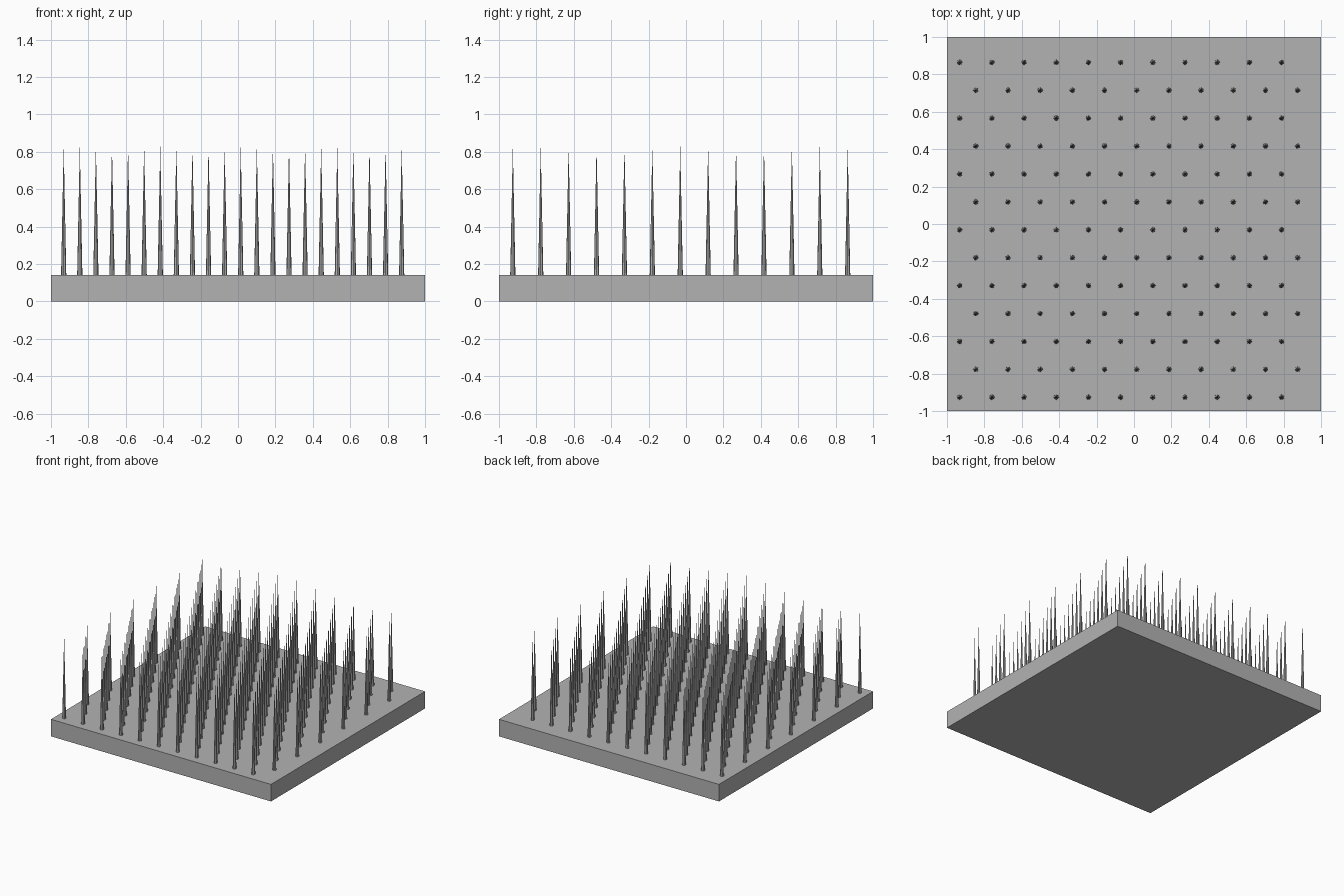
import bpy
import bmesh
from mathutils import Matrix

cube = bpy.data.objects.get("Cube")
if cube:
    bpy.data.objects.remove(cube, do_unlink=True)

BASE_TOP = 0.14
SPIKE_TOP = 0.83
SPIKE_RADIUS = 0.014
ROWS, COLUMNS = 13, 11
ROW_STEP, COLUMN_STEP = 0.1492, 0.1721

grey = bpy.data.materials.new("plain grey")
grey.use_nodes = True
grey.diffuse_color = (0.45, 0.45, 0.45, 1)
grey.node_tree.nodes["Principled BSDF"].inputs["Base Color"].default_value = (0.45, 0.45, 0.45, 1)


def add_object(name, bm):
    mesh = bpy.data.meshes.new(name)
    bm.to_mesh(mesh)
    bm.free()
    mesh.materials.append(grey)
    obj = bpy.data.objects.new(name, mesh)
    bpy.context.collection.objects.link(obj)
    return obj


# Square base slab
bm = bmesh.new()
bmesh.ops.create_cube(bm, size=1, matrix=Matrix.Translation((0, 0, BASE_TOP / 2))
                      @ Matrix.Diagonal((2, 2, BASE_TOP, 1)))
add_object("base_slab", bm)

# Staggered rows of slender pointed spikes
height = SPIKE_TOP - BASE_TOP
for row in range(ROWS):
    bm = bmesh.new()
    y = -0.926 + row * ROW_STEP
    for column in range(COLUMNS):
        x = -0.932 + (column + 0.5 * (row % 2)) * COLUMN_STEP
        bmesh.ops.create_cone(bm, cap_ends=True, segments=8, radius1=SPIKE_RADIUS, radius2=0,
                              depth=height,
                              matrix=Matrix.Translation((x, y, BASE_TOP + height / 2)))
    add_object(f"spike_row_{row + 1}", bm)
